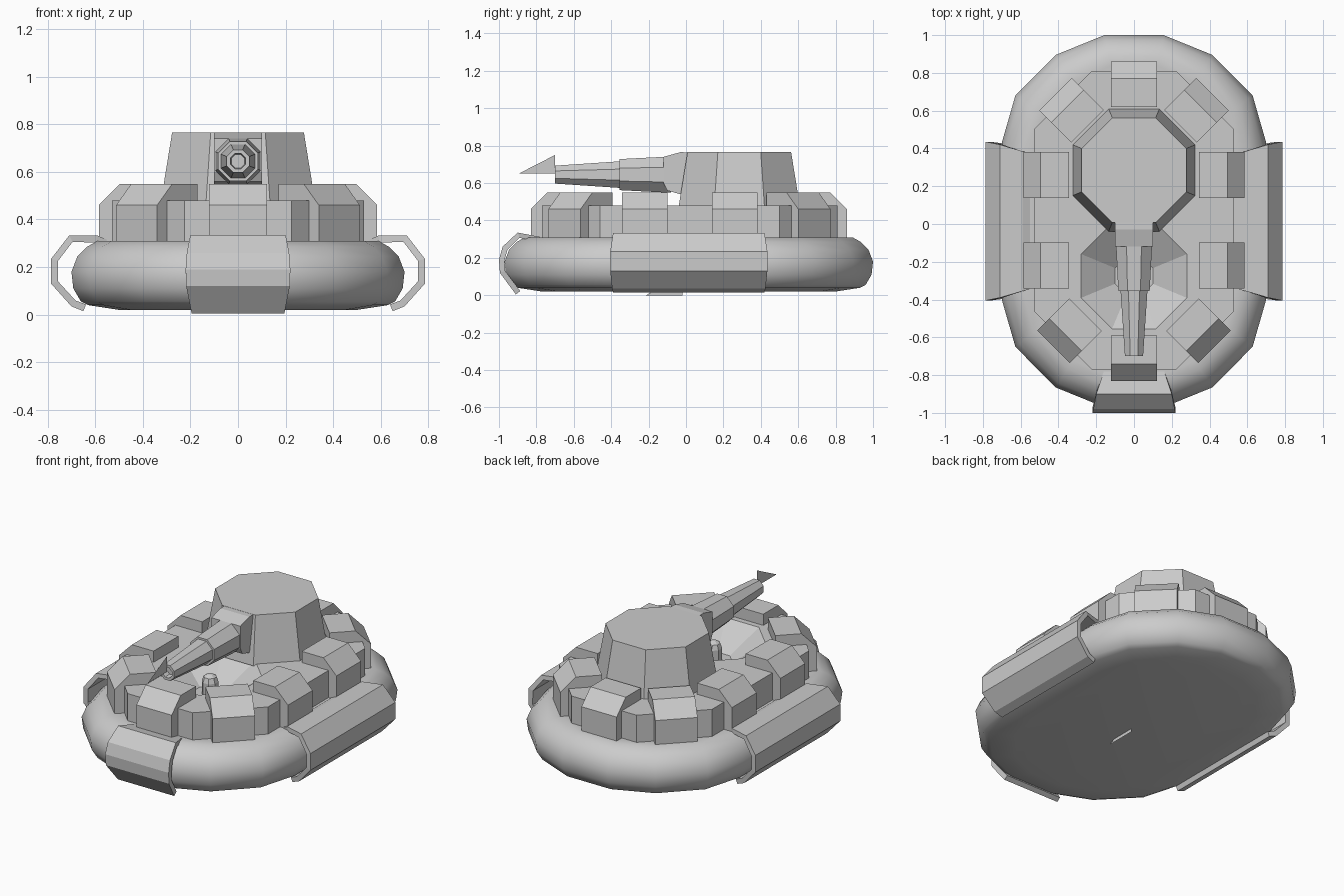
import bpy, bmesh
from math import sin, cos, pi, radians
from mathutils import Matrix, Vector

if "Cube" in bpy.data.objects:
    bpy.data.objects.remove(bpy.data.objects["Cube"])


def make(name, bm, smooth=None):
    bmesh.ops.recalc_face_normals(bm, faces=bm.faces)
    me = bpy.data.meshes.new(name)
    bm.to_mesh(me)
    bm.free()
    ob = bpy.data.objects.new(name, me)
    bpy.context.collection.objects.link(ob)
    if smooth:
        bpy.ops.object.select_all(action='DESELECT')
        ob.select_set(True)
        bpy.context.view_layer.objects.active = ob
        bpy.ops.object.shade_smooth_by_angle(angle=radians(smooth))
    return ob


def loft(name, rings, closed=True, caps=True, smooth=None):
    """Skin a list of equal-length point rings."""
    bm = bmesh.new()
    vs = [[bm.verts.new(p) for p in r] for r in rings]
    n = len(rings[0])
    for a, b in zip(vs, vs[1:]):
        for i in range(n if closed else n - 1):
            j = (i + 1) % n
            bm.faces.new((a[i], a[j], b[j], b[i]))
    if caps and closed:
        bm.faces.new(vs[0])
        bm.faces.new(vs[-1])
    return make(name, bm, smooth)


def octagon(half, z, cy=0.0):
    r = half / cos(pi / 8)
    return [(r * cos(pi / 8 + k * pi / 4), cy + r * sin(pi / 8 + k * pi / 4), z) for k in range(8)]


def place(ob, x, y, angle):
    """Turn a part whose outward axis is +x and move it into position."""
    ob.data.transform(Matrix.Translation((x, y, 0)) @ Matrix.Rotation(radians(angle), 4, 'Z'))


# Inflated skirt: oval outline swept through a rounded side profile
CY = 0.015
quarter = [(0.70, 0.415), (0.628, 0.665), (0.415, 0.88), (0.157, 0.985)]
half = quarter + [(-x, y) for x, y in reversed(quarter)]
outline = half + [(-x, -y) for x, y in half]
profile = [(0.16, 0.31), (0.11, 0.31), (0.065, 0.285), (0.025, 0.245), (0.0, 0.18),
           (0.008, 0.11), (0.04, 0.055), (0.07, 0.04), (0.20, 0.02)]
loft('skirt', [[(x * (0.7 - d) / 0.7, CY + y * (0.985 - d) / 0.985, z) for x, y in outline]
               for d, z in profile], smooth=40)

# Upper hull with a funnel-shaped fan well sunk into its front
hull = [(0.53, 0.50), (0.225, 0.81), (-0.225, 0.81), (-0.53, 0.50),
        (-0.53, -0.46), (-0.225, -0.77), (0.225, -0.77), (0.53, -0.46)]
FAN = -0.275
loft('upper_hull', [[(x, y, 0.29) for x, y in hull], [(x, y, 0.48) for x, y in hull],
                    octagon(0.28, 0.48, FAN), octagon(0.10, 0.35, FAN)])
loft('fan_hub', [octagon(0.045, 0.34, FAN), octagon(0.045, 0.43, FAN),
                 octagon(0.035, 0.46, FAN), octagon(0.012, 0.475, FAN)])

# Deck blocks: chamfered boxes around the rim
block = [(-0.24, 0.30), (0, 0.30), (0, 0.46), (-0.09, 0.55), (-0.24, 0.55)]
spots = [(0, 0.86, 90), (0, -0.83, -90)]
for s in (1, -1):
    for x, y, a in [(0.585, 0.26, 0), (0.585, -0.22, 0), (0.415, 0.687, 45), (0.426, -0.65, -45)]:
        spots.append((s * x, y, a if s > 0 else 180 - a))
for i, (x, y, a) in enumerate(spots):
    ob = loft(f'deck_block_{i + 1}', [[(d, w, z) for d, z in block] for w in (-0.122, 0.122)])
    place(ob, x, y, a)


# Armour plates wrapped over the skirt: (outward, height, half width)
def plate(name, rows, x, y, angle):
    ob = loft(name, [[(d, -w, z), (d, w, z)] for d, z, w in rows], closed=False)
    place(ob, x, y, angle)
    # solid thickness towards the skirt
    c = Vector((x, y, 0.17))
    n = Vector((cos(radians(angle)), sin(radians(angle)), 0))
    bm = bmesh.new()
    bm.from_mesh(ob.data)
    bm.faces.ensure_lookup_table()
    if sum((f.normal.dot(n) * f.calc_area() for f in bm.faces)) < 0:
        bmesh.ops.reverse_faces(bm, faces=bm.faces)
    bm.to_mesh(ob.data)
    bm.free()
    mod = ob.modifiers.new('thickness', 'SOLIDIFY')
    mod.thickness = 0.03
    mod.offset = -1


side = [(0.55, 0.315, 0.36), (0.59, 0.332, 0.37), (0.71, 0.332, 0.405), (0.785, 0.235, 0.42),
        (0.785, 0.13, 0.42), (0.70, 0.035, 0.41), (0.65, 0.015, 0.405)]
plate('side_plate_right', side, 0, CY, 0)
plate('side_plate_left', side, 0, CY, 180)
front = [(0.78, 0.312, 0.16), (0.90, 0.335, 0.20), (0.98, 0.26, 0.215), (1.0, 0.19, 0.22),
         (0.995, 0.12, 0.218), (0.91, 0.005, 0.195)]
plate('front_plate', front, 0, 0, -90)

# Turret
TY = 0.285
loft('turret', [octagon(0.325, 0.47, TY), octagon(0.277, 0.765, TY)])

# Gun mantlet
mantlet = [(0.05, 0.54), (-0.03, 0.54), (-0.10, 0.56), (-0.12, 0.60), (-0.12, 0.74),
           (-0.03, 0.765), (0.05, 0.763)]
loft('mantlet', [[(x, y, z) for y, z in mantlet] for x in (-0.1, 0.1)])


# Gun barrel: octagonal sleeve, then a tapered tube with a recessed muzzle
def tube(name, stations):
    loft(name, [[(x, y, 0.645 + v) for x, v, _ in octagon(h, 0)] for y, h in stations])


tube('barrel_sleeve', [(-0.08, 0.095), (-0.12, 0.095), (-0.355, 0.083)])
tube('barrel', [(-0.34, 0.072), (-0.70, 0.048), (-0.70, 0.032), (-0.66, 0.028)])


# Flat triangular marker fins at the muzzle and under the hull
def fin(name, y, z):
    bm = bmesh.new()
    bm.faces.new([bm.verts.new(p) for p in ((0, y, z), (0, y, z + 0.1), (0, y - 0.195, z))])
    make(name, bm)


fin('muzzle_fin', -0.70, 0.65)
fin('belly_fin', -0.02, 0.0)
